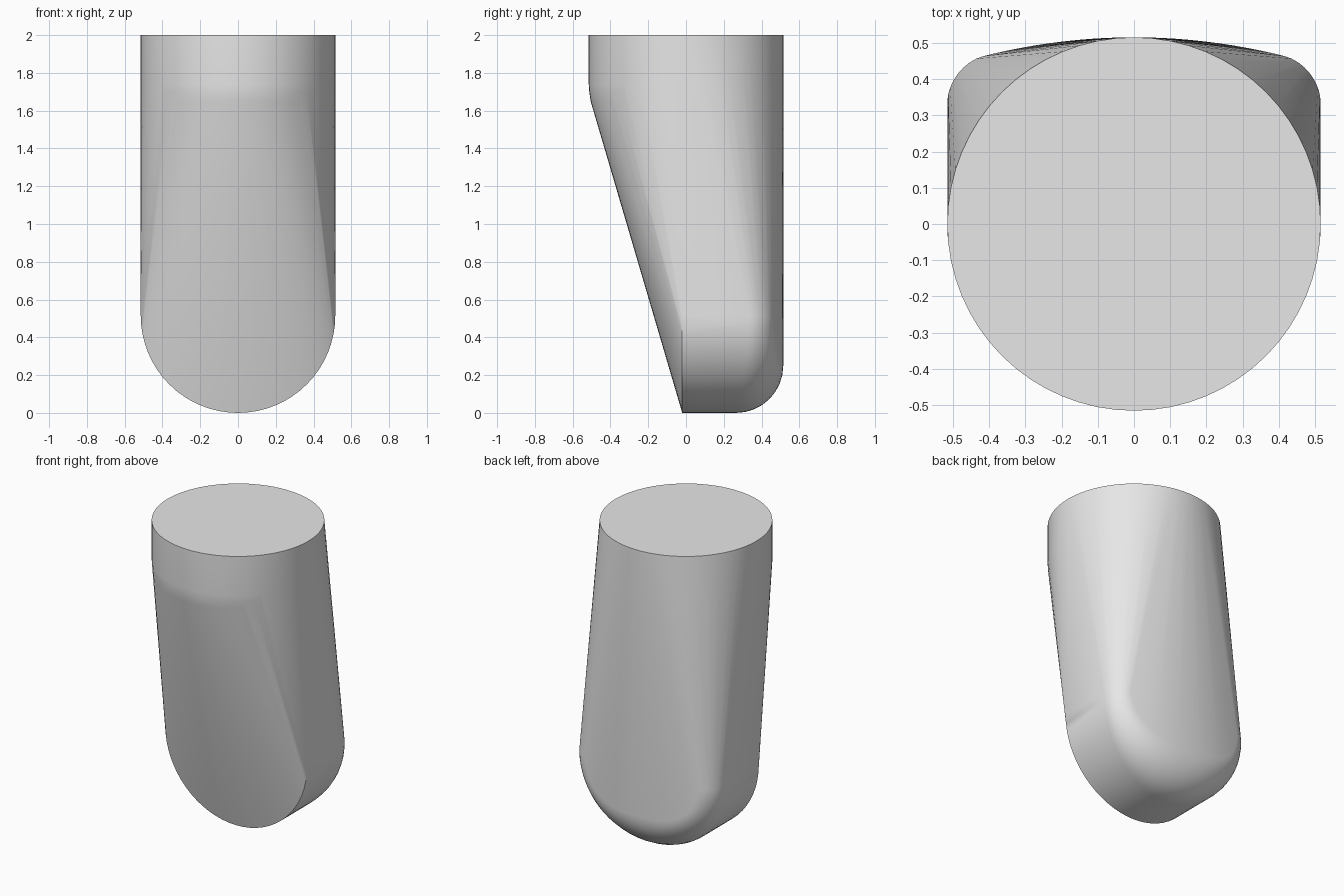
import bpy, bmesh
from math import sin, cos, pi, radians

cube = bpy.data.objects.get("Cube")
if cube:
    bpy.data.objects.remove(cube)

R = 0.515          # radius of the round top and of the rounded toe
FRONT_Y = -0.02    # front edge of the toe
SEGS = 64

mat = bpy.data.materials.new("light grey")
mat.use_nodes = True
grey = (0.8, 0.8, 0.8, 1)
mat.diffuse_color = grey
mat.node_tree.nodes["Principled BSDF"].inputs["Base Color"].default_value = grey

bm = bmesh.new()

# Round upper end, with a softened lower rim
for radius, z in ((R, 2), (R, 1.74), (0.512, 1.70), (0.505, 1.65)):
    for i in range(SEGS):
        a = 2 * pi * i / SEGS
        bm.verts.new((radius * cos(a), radius * sin(a), z))

# Half-round toe: sharp front rim, filleted and slightly bowed back
FILLET = 8
for i in range(SEGS // 2 + 1):
    a = pi + pi * i / (SEGS // 2)
    bm.verts.new((R * cos(a), FRONT_Y, R + R * sin(a)))
    fillet = 0.1 + 0.15 * sin(a) ** 2
    for k in range(FILLET + 1):
        p = pi / 2 * k / FILLET
        r = R - fillet * (1 - cos(p))
        x = r * cos(a)
        back = R - 0.3 * x * x
        bm.verts.new((x, back - fillet * (1 - sin(p)), R + r * sin(a)))

# Stretch one skin over both ends
hull = bmesh.ops.convex_hull(bm, input=bm.verts)
loose = {v for v in hull["geom_interior"] + hull["geom_unused"]
         if isinstance(v, bmesh.types.BMVert) and not v.link_faces}
bmesh.ops.delete(bm, geom=list(loose), context="VERTS")
bmesh.ops.dissolve_limit(bm, angle_limit=radians(0.1), verts=bm.verts, edges=bm.edges)
bmesh.ops.recalc_face_normals(bm, faces=bm.faces)

mesh = bpy.data.meshes.new("tapered_plug")
bm.to_mesh(mesh)
bm.free()
mesh.materials.append(mat)
plug = bpy.data.objects.new("tapered_plug", mesh)
bpy.context.collection.objects.link(plug)

bpy.ops.object.select_all(action="DESELECT")
plug.select_set(True)
bpy.context.view_layer.objects.active = plug
bpy.ops.object.shade_smooth_by_angle(angle=radians(30))
